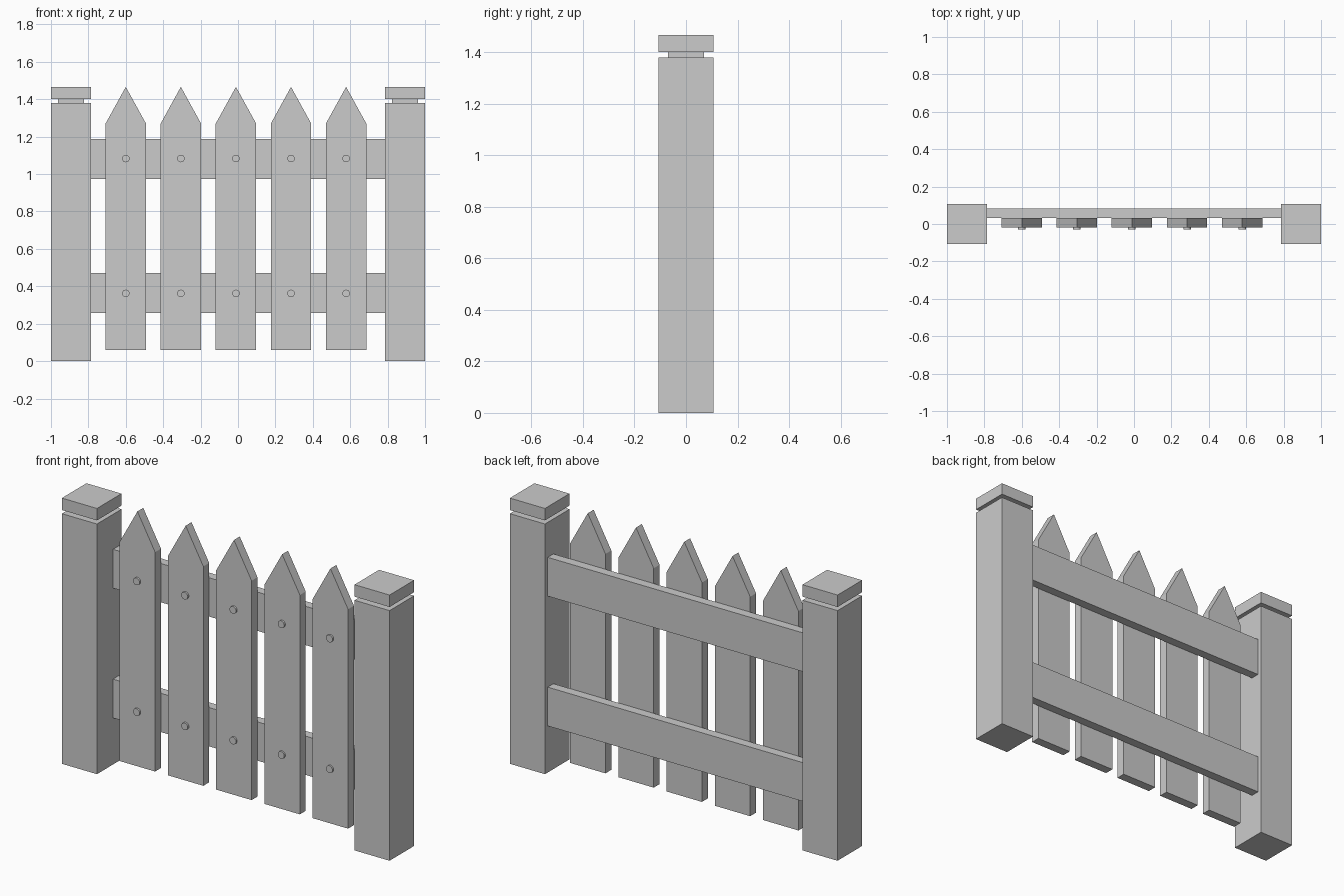
import bpy, bmesh
from math import pi

if "Cube" in bpy.data.objects:
    bpy.data.objects.remove(bpy.data.objects["Cube"])


def box(name, x, y, z):
    """Box from (min, max) ranges."""
    bpy.ops.mesh.primitive_cube_add(size=1, location=[sum(r) / 2 for r in (x, y, z)])
    ob = bpy.context.object
    ob.name = name
    ob.scale = [r[1] - r[0] for r in (x, y, z)]
    bpy.ops.object.transform_apply(location=False, rotation=False, scale=True)
    return ob


def extruded_profile(name, pts, x, y0, y1):
    """Profile in x/z, extruded from y0 to y1."""
    bm = bmesh.new()
    face = bm.faces.new([bm.verts.new((px, y0, pz)) for px, pz in pts])
    ext = bmesh.ops.extrude_face_region(bm, geom=[face])
    verts = [g for g in ext["geom"] if isinstance(g, bmesh.types.BMVert)]
    bmesh.ops.translate(bm, verts=verts, vec=(0, y1 - y0, 0))
    bmesh.ops.recalc_face_normals(bm, faces=bm.faces)
    mesh = bpy.data.meshes.new(name)
    bm.to_mesh(mesh)
    bm.free()
    ob = bpy.data.objects.new(name, mesh)
    ob.location.x = x
    bpy.context.collection.objects.link(ob)
    return ob


# Posts with a narrow neck and a flat cap
for side, cx in (("left", -0.893), ("right", 0.893)):
    for part, half, z in (("post", 0.107, (0, 1.38)),
                          ("post_neck", 0.07, (1.38, 1.40)),
                          ("post_cap", 0.107, (1.40, 1.466))):
        box(f"{side}_{part}", (cx - half, cx + half), (-half, half), z)

# Horizontal rails behind the pickets
for level, z in (("lower", (0.257, 0.471)), ("upper", (0.973, 1.187))):
    box(f"{level}_rail", (-0.787, 0.787), (0.033, 0.083), z)

# Pointed pickets, each with two bolts
picket = [(-0.108, 0.06), (0.108, 0.06), (0.108, 1.27), (0, 1.466), (-0.108, 1.27)]
for i in range(5):
    x = -0.6 + i * 0.2945
    extruded_profile(f"picket_{i + 1}", picket, x, -0.02, 0.031)
    for level, z in (("lower", 0.362), ("upper", 1.083)):
        bpy.ops.mesh.primitive_cylinder_add(vertices=16, radius=0.02, depth=0.02,
                                            location=(x, -0.02, z), rotation=(pi / 2, 0, 0))
        bpy.context.object.name = f"{level}_bolt_{i + 1}"
